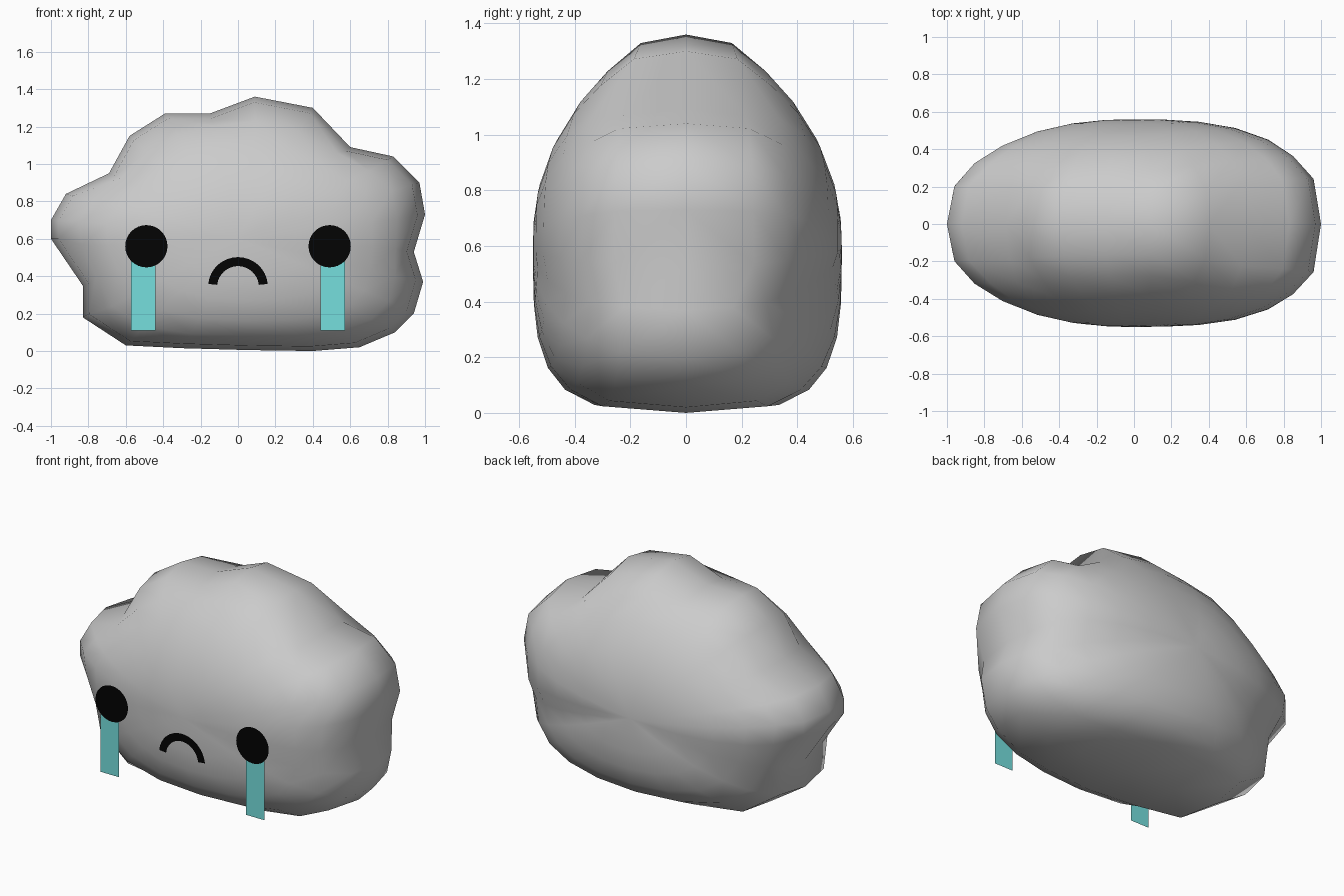
import bpy, bmesh, math
from mathutils import Vector

if "Cube" in bpy.data.objects:
    bpy.data.objects.remove(bpy.data.objects["Cube"])

def material(name, rgb):
    m = bpy.data.materials.new(name)
    m.diffuse_color = (*rgb, 1)
    m.use_nodes = True
    m.node_tree.nodes["Principled BSDF"].inputs["Base Color"].default_value = m.diffuse_color
    return m

def finish(bm, name, mat=None, smooth=False):
    me = bpy.data.meshes.new(name)
    bm.to_mesh(me)
    bm.free()
    ob = bpy.data.objects.new(name, me)
    bpy.context.collection.objects.link(ob)
    if mat:
        me.materials.append(mat)
    for p in me.polygons:
        p.use_smooth = smooth
    return ob

# Cloud body: front outline shrunk in rings towards a front and a back pole
OUTLINE = [(-1, .70), (-.92, .84), (-.69, .95), (-.58, 1.15), (-.39, 1.27), (-.15, 1.27),
           (.09, 1.36), (.40, 1.30), (.60, 1.09), (.83, 1.04), (.97, .90), (1, .73),
           (.94, .53), (.99, .37), (.94, .20), (.84, .10), (.65, .02), (.40, 0), (.05, .005),
           (-.30, .015), (-.60, .03), (-.83, .18), (-.83, .35), (-1, .60)]
CENTRE = Vector((0, .60))
RINGS = [.96, .87, .74, .56, .36, .17]

def softened(pts, times):
    n = len(pts)
    for _ in range(times):
        pts = [(pts[i - 1] + pts[i] * 2 + pts[(i + 1) % n]) / 4 for i in range(n)]
    return pts

def roundness(d, side):
    # How boxy the cross-section is in each direction from the centre
    d = d.normalized()
    low = d.y < -.1
    if d.x > 0:
        h = (2.5 if low else 2.9) if side < 0 else (2.0 if low else 2.7)
    else:
        h = 2.35 if side < 0 else (2.0 if low else 2.35)
    v = 2.05 if d.y > 0 else 3.8
    return h * d.x ** 2 + v * d.y ** 2

bm = bmesh.new()
base = [Vector(p) - CENTRE for p in OUTLINE]
count = len(base)
rim = [bm.verts.new((p.x, 0, p.y + CENTRE.y)) for p in base]
for side, depth in ((-1, .55), (1, .56)):
    prev = rim
    for k, s in enumerate(RINGS):
        ring = []
        for d in softened(base, k):
            n = roundness(d, side)
            y = side * depth * (1 - s ** n) ** (1 / n)
            ring.append(bm.verts.new((d.x * s, y, d.y * s + CENTRE.y)))
        for i in range(count):
            j = (i + 1) % count
            bm.faces.new((prev[i], prev[j], ring[j], ring[i]))
        prev = ring
    pole = bm.verts.new((0, side * depth, CENTRE.y))
    for i in range(count):
        bm.faces.new((prev[i], prev[(i + 1) % count], pole))
bmesh.ops.recalc_face_normals(bm, faces=bm.faces)
finish(bm, "cloud_body", smooth=True)

black = material("black", (.001, .001, .001))
teal = material("teal", (.18, .74, .73))

def flat_face(name, pts, y, mat):
    bm = bmesh.new()
    bm.faces.new([bm.verts.new((x, y, z)) for x, z in pts])
    finish(bm, name, mat)

# Eyes and tear streams
for side, label in ((-1, "left"), (1, "right")):
    cx = .49 * side
    ring = [(cx + .113 * math.cos(a), .56 + .113 * math.sin(a))
            for a in (math.tau * i / 32 for i in range(32))]
    flat_face(label + "_eye", ring, -.556, black)
    tx = .507 * side
    flat_face(label + "_tear", [(tx - .065, .11), (tx + .065, .11), (tx + .065, .54),
                                (tx - .065, .54)], -.553, teal)

# Downturned mouth: a strip along an arc
bm = bmesh.new()
pairs = []
for i in range(17):
    a = math.radians(6 + 168 * i / 16)
    pairs.append([bm.verts.new((r * math.cos(a), -.556, .342 + r * math.sin(a)))
                  for r in (.16, .112)])
for a, b in zip(pairs, pairs[1:]):
    bm.faces.new((a[0], b[0], b[1], a[1]))
bm.normal_update()
bmesh.ops.reverse_faces(bm, faces=[f for f in bm.faces if f.normal.y > 0])
finish(bm, "mouth", black)
